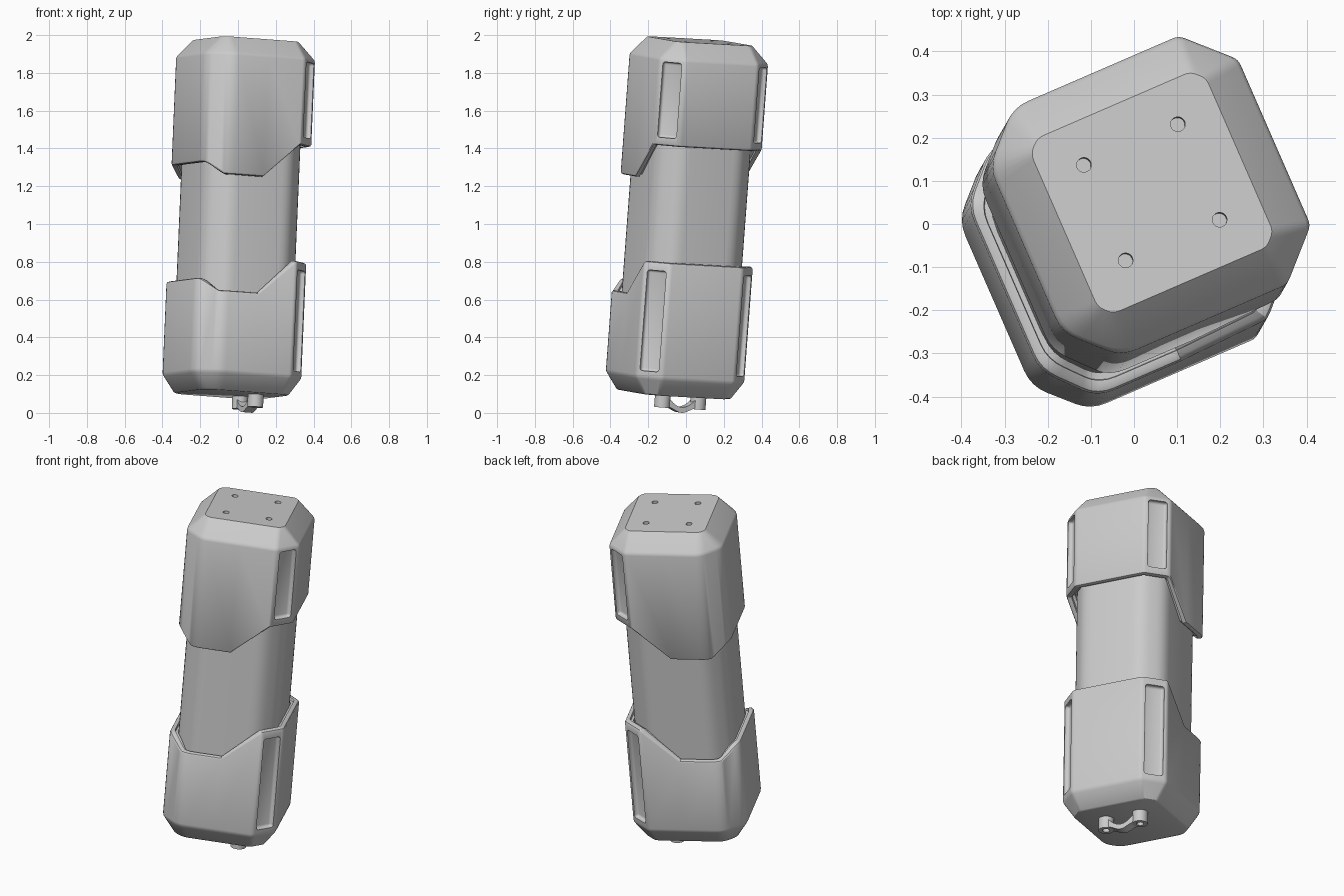
import bpy, bmesh, math
from mathutils import Vector, Matrix

if "Cube" in bpy.data.objects:
    bpy.data.objects.remove(bpy.data.objects["Cube"])

# The whole canister is turned about z and leans slightly
AXIS = Vector((0.043, 0.075, 1)).normalized()
LEAN = Vector((0, 0, 1)).rotation_difference(AXIS).to_matrix().to_4x4()
POSE = (Matrix.Translation((0, 0, 1)) @ LEAN @ Matrix.Rotation(math.radians(23.5), 4, 'Z')
        @ Matrix.Translation((0, 0, -1)))


def outline(h, c, r_front, r_back):
    """Square of half width h with chamfers c; corners softened by r."""
    k = h - c
    P = [Vector(p) for p in [(h, -k), (h, k), (k, h), (-k, h), (-h, k), (-h, -k), (-k, -h), (k, -h)]]
    pts = []
    for i, p in enumerate(P):
        a, b = P[i - 1] - p, P[(i + 1) % 8] - p
        r = min(r_front if p.x > 0 else r_back, c * 0.6)
        s, e = p + a.normalized() * r, p + b.normalized() * r
        for j in range(5):
            t = j / 4
            pts.append(s * (1 - t) ** 2 + p * 2 * t * (1 - t) + e * t * t)
        if i in (2, 6):
            pts.append(Vector((0, p.y)))
    return pts


def rim_height(u):
    """Stepped cap edge, a function of the local sideways position only."""
    K = [(-0.305, 1.30), (-0.225, 1.236), (0.0, 1.236), (0.21, 1.42)]
    if u <= K[0][0]:
        return K[0][1]
    for (u0, w0), (u1, w1) in zip(K, K[1:]):
        if u <= u1:
            return w0 + (w1 - w0) * (u - u0) / (u1 - u0)
    return K[-1][1]


def new_object(name, bm):
    bmesh.ops.recalc_face_normals(bm, faces=bm.faces)
    me = bpy.data.meshes.new(name)
    bm.to_mesh(me)
    bm.free()
    ob = bpy.data.objects.new(name, me)
    bpy.context.collection.objects.link(ob)
    ob.matrix_world = POSE
    return ob


def loft(name, rings):
    bm = bmesh.new()
    R = [[bm.verts.new(p) for p in ring] for ring in rings]
    for a, b in zip(R, R[1:]):
        n = len(a)
        for i in range(n):
            bm.faces.new((a[i], a[(i + 1) % n], b[(i + 1) % n], b[i]))
    bm.faces.new(R[0])
    bm.faces.new(R[-1])
    return new_object(name, bm)


def ring(h, c, w, rf=0.015, rb=0.04):
    return [(p.x, p.y, w) for p in outline(h, c, rf, rb)]


def rim(shift, sign):
    """Rounded lip, flat land and small groove running along the cap edge."""
    base = [rim_height(p.x) + shift for p in outline(0.315, 0.105, 0.015, 0.04)]
    out = []
    for inset, up in [(0, .012), (.004, .004), (.012, 0), (.026, 0), (.028, .014), (.042, .014)]:
        pts = outline(0.315 - inset, 0.105 - inset * .4, 0.015, 0.04)
        out.append([(p.x, p.y, w + sign * up) for p, w in zip(pts, base)])
    return out


def cut(ob, bm):
    """Subtract the cutter mesh and discard it."""
    c = new_object("cutter", bm)
    c.hide_render = True
    m = ob.modifiers.new("cut", 'BOOLEAN')
    m.operation, m.object, m.solver = 'DIFFERENCE', c, 'EXACT'
    bpy.context.view_layer.objects.active = ob
    bpy.ops.object.modifier_apply(modifier=m.name)
    bpy.data.objects.remove(c)


def slots(ob, w0, w1):
    """Long recessed slots in the two chamfers of the +u side."""
    for s in (-1, 1):
        bm = bmesh.new()
        mat = (Matrix.Translation((0.2625, s * 0.2625, (w0 + w1) / 2))
               @ Matrix.Rotation(s * math.pi / 4, 4, 'Z') @ Matrix.Diagonal((0.05, 0.108, w1 - w0, 1)))
        bmesh.ops.create_cube(bm, size=1, matrix=mat)
        bmesh.ops.bevel(bm, geom=bm.edges[:], offset=0.014, segments=3, profile=0.5, affect='EDGES')
        cut(ob, bm)


def pin(bm, u, v, w0, w1, r):
    bmesh.ops.create_cone(bm, cap_ends=True, segments=24, radius1=r, radius2=r, depth=w1 - w0,
                          matrix=Matrix.Translation((u, v, (w0 + w1) / 2)))


parts = []

# Middle body
parts.append(loft("body", [ring(0.275, 0.1, w, 0.05, 0.05) for w in (0.4, 1.72)]))

# Upper cap with slots and four screw holes
top = loft("upper_cap", [ring(0.222, 0.028, 1.972), ring(0.226, 0.03, 1.968), ring(0.306, 0.098, 1.887),
                         ring(0.312, 0.103, 1.879), ring(0.315, 0.105, 1.868)]
           + rim(0, 1) + [ring(0.26, 0.085, 1.76)])
slots(top, 1.462, 1.862)
bm = bmesh.new()
for u in (-0.119, 0.119):
    for v in (-0.12, 0.122):
        pin(bm, u, v, 1.945, 2.0, 0.017)
cut(top, bm)
parts.append(top)

# Lower cap with longer slots
low = loft("lower_cap", [ring(0.245, 0.06, 0.095), ring(0.255, 0.065, 0.1), ring(0.307, 0.1, 0.178),
                         ring(0.313, 0.104, 0.188), ring(0.315, 0.105, 0.2)]
           + rim(-0.617, -1) + [ring(0.26, 0.085, 0.3)])
slots(low, 0.222, 0.757)
parts.append(low)

# Carry loop under the base: two bosses with screw holes
for v in (-0.103, 0.103):
    bm = bmesh.new()
    pin(bm, 0.1, v, 0.028, 0.11, 0.042)
    boss = new_object("loop_boss", bm)
    bm = bmesh.new()
    pin(bm, 0.1, v, 0.0, 0.05, 0.02)
    cut(boss, bm)
    parts.append(boss)

# Sagging bar between the bosses
bm = bmesh.new()
N = 16
prof = [(-0.085 + 0.17 * i / N, 0.019 - 0.0135 * math.cos(math.pi * (2 * i / N - 1))) for i in range(N + 1)]
prof += [(0.085 - 0.17 * i / N, 0.09 - 0.055 * (1 - (2 * i / N - 1) ** 2)) for i in range(N + 1)]
f = bm.faces.new([bm.verts.new((0.07, v, w)) for v, w in prof])
ext = bmesh.ops.extrude_face_region(bm, geom=[f])
bmesh.ops.translate(bm, vec=(0.06, 0, 0), verts=[e for e in ext['geom'] if isinstance(e, bmesh.types.BMVert)])
parts.append(new_object("loop_bar", bm))

# Smooth shading with crisp edges
bpy.ops.object.select_all(action='DESELECT')
for ob in parts:
    ob.select_set(True)
bpy.context.view_layer.objects.active = parts[0]
bpy.ops.object.shade_smooth_by_angle(angle=math.radians(32))
